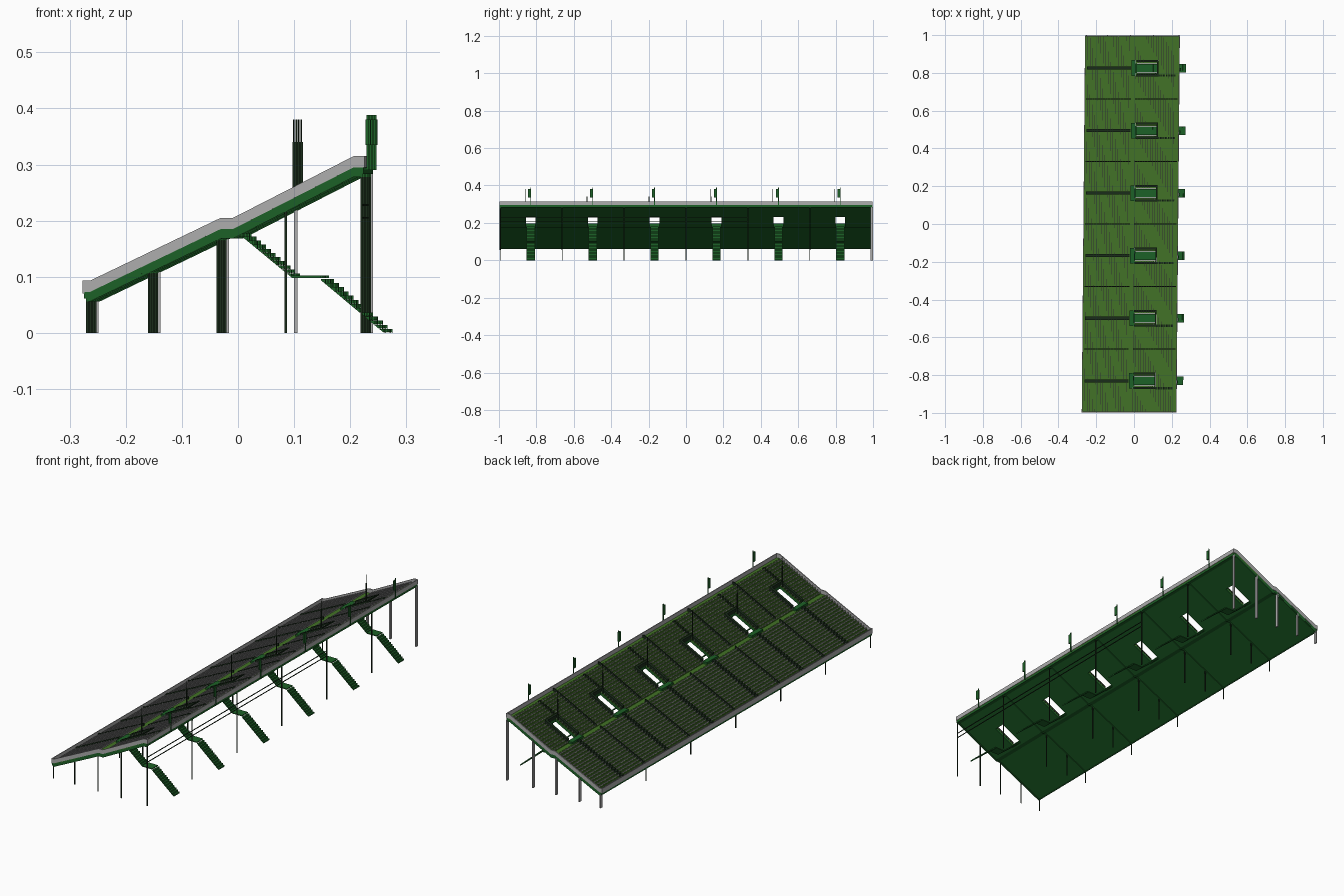
import bpy, bmesh
from mathutils import Vector

if "Cube" in bpy.data.objects:
    bpy.data.objects.remove(bpy.data.objects["Cube"])

SKEW = 0.0088                                   # the stand sits very slightly turned
BAYS = [-0.83 + i * 0.331 for i in range(6)]    # stair openings
LINES = [-0.993 + i * 0.331 for i in range(7)]  # frame lines between bays
HOLE = (0.008, 0.115, 0.026)                    # opening x0, x1, half width


def material(name, rgb):
    m = bpy.data.materials.new(name)
    m.diffuse_color = (*rgb, 1)
    m.use_nodes = True
    m.node_tree.nodes["Principled BSDF"].inputs["Base Color"].default_value = m.diffuse_color
    return m


OLIVE = material("olive_green", (0.055, 0.17, 0.02))
GREEN = material("dark_green", (0.012, 0.12, 0.02))
DARK = material("near_black_green", (0.01, 0.025, 0.01))
GREY = material("mid_grey", (0.42, 0.42, 0.42))


class Part:
    """Collects prisms in one mesh, then becomes an object."""

    def __init__(self, name, mat):
        self.name, self.mat, self.bm = name, mat, bmesh.new()

    def prism(self, profile, y0, y1):
        """Extrude an x/z outline along y."""
        a = [self.bm.verts.new((x, y0, z)) for x, z in profile]
        b = [self.bm.verts.new((x, y1, z)) for x, z in profile]
        n = len(a)
        self.bm.faces.new(a)
        self.bm.faces.new(b[::-1])
        for i in range(n):
            j = (i + 1) % n
            self.bm.faces.new((a[j], a[i], b[i], b[j]))

    def box(self, x0, x1, y0, y1, z0, z1):
        self.prism([(x0, z0), (x1, z0), (x1, z1), (x0, z1)], y0, y1)

    def finish(self):
        for v in self.bm.verts:
            v.co.x += SKEW * v.co.y
        bmesh.ops.recalc_face_normals(self.bm, faces=self.bm.faces)
        me = bpy.data.meshes.new(self.name)
        self.bm.to_mesh(me)
        self.bm.free()
        me.materials.append(self.mat)
        ob = bpy.data.objects.new(self.name, me)
        bpy.context.collection.objects.link(ob)


# Slope line of the seating: lower bank, walkway, upper bank
SLOPE = [(-0.266, 0.073), (-0.255, 0.073), (-0.022, 0.185), (0.0, 0.185), (0.215, 0.295), (0.232, 0.295)]


def height(x):
    for (xa, za), (xb, zb) in zip(SLOPE, SLOPE[1:]):
        if x <= xb:
            return za + (zb - za) * max(0, x - xa) / (xb - xa)
    return SLOPE[-1][1]


def band(x0, x1, low, high):
    """Closed outline following the slope between two offsets."""
    xs = [x0] + [x for x, _ in SLOPE if x0 < x < x1] + [x1]
    return [(x, height(x) + low) for x in xs] + [(x, height(x) + high) for x in xs[::-1]]


def spans(holes):
    """Runs along y, broken at the openings when asked."""
    if not holes:
        return [(-0.997, 0.997)]
    edges = [-0.997] + [b + s * HOLE[2] for b in BAYS for s in (-1, 1)] + [0.997]
    return list(zip(edges[::2], edges[1::2]))


# Sloping deck with six openings
deck = Part("deck", GREEN)
XL, XR = SLOPE[0][0], SLOPE[-1][0]
deck.prism(band(XL, HOLE[0], -0.012, 0), -0.997, 0.997)
deck.prism(band(HOLE[1], XR, -0.012, 0), -0.997, 0.997)
for y0, y1 in spans(True):
    deck.prism(band(HOLE[0], HOLE[1], -0.012, 0), y0, y1)
deck.finish()

# Rows of treads with grey seat boards
treads, seats = Part("treads", OLIVE), Part("seat_boards", GREY)
steps = Part("aisle_steps", DARK)
for xa, xb, rows, board in ((-0.255, -0.022, 17, 0.006), (0.0, 0.215, 16, 0.005)):
    pitch = (xb - xa) / rows
    for i in range(rows):
        x0, x1 = xa + i * pitch, xa + (i + 1) * pitch
        top = height(x1)
        for y0, y1 in spans(x1 > HOLE[0] and x0 < HOLE[1]):
            treads.box(x0, x1, y0, y1, height(x0) - 0.001, top)
            seats.box(x0 + 0.001, x0 + 0.0025, y0, y1, top, top + board)
        # Aisle steps: centred below the opening, to one side above it
        for b in BAYS:
            if xa < -0.1:
                steps.box(x0, x1, b - 0.008, b + 0.008, top, top + 0.008)
            elif x0 > HOLE[1]:
                steps.box(x0, x1 - 0.003, b - 0.045, b - 0.033, top, top + 0.007)
treads.box(-0.022, 0, -0.997, 0.997, 0.18, 0.186)
treads.box(0.215, 0.232, -0.997, 0.997, 0.29, 0.296)
treads.box(-0.266, -0.255, -0.997, 0.997, 0.07, 0.074)
for p in (treads, seats, steps):
    p.finish()

# Grey parapet around the edge
parapet = Part("parapet", GREY)
for s in (-1, 1):
    parapet.prism(band(XL, XR, 0, 0.02), s * 0.993, s * 0.998)
parapet.box(XL - 0.002, XL + 0.001, -0.998, 0.998, 0.07, 0.093)
parapet.box(XR - 0.002, XR + 0.002, -0.998, 0.998, 0.295, 0.315)
parapet.finish()

# Bay dividers and guards round the openings
guards = Part("dividers_and_guards", DARK)
for y in LINES[1:-1]:
    guards.prism(band(-0.26, -0.022, 0, 0.014), y - 0.002, y + 0.002)
    guards.prism(band(0.0, 0.225, 0, 0.014), y - 0.002, y + 0.002)
for b in BAYS:
    for s in (-1, 1):
        guards.prism(band(0.005, 0.122, 0, 0.018), b + s * 0.038 - 0.006, b + s * 0.038 + 0.006)
    guards.prism(band(0.115, 0.122, 0, 0.018), b - 0.04, b + 0.04)
guards.finish()

# Landings in front of the openings
landing = Part("landings", GREEN)
for b in BAYS:
    landing.box(-0.02, 0.004, b - 0.042, b + 0.042, 0.184, 0.196)
landing.finish()

# Two-flight stairs below each opening


def flight(xa, za, xb, zb, n):
    pts = []
    for i in range(n):
        z = za + (zb - za) * (i + 0.5) / n
        pts += [(xa + (xb - xa) * i / n, z), (xa + (xb - xa) * (i + 1) / n, z)]
    return pts + [(xb, zb - 0.003), (xa, za - 0.006)]


stairs = Part("access_stairs", GREEN)
for b in BAYS:
    stairs.prism(flight(0.008, 0.183, 0.103, 0.102, 11), b - 0.022, b + 0.022)
    stairs.box(0.103, 0.155, b - 0.022, b + 0.022, 0.098, 0.102)
    stairs.prism(flight(0.155, 0.1, 0.268, 0.003, 13), b - 0.022, b + 0.022)
stairs.finish()

# Columns and raking beams on each frame line
cols, end_cols = Part("columns", DARK), Part("end_columns", GREY)
beams = Part("raking_beams", GREEN)
for k, y in enumerate(LINES):
    last = k == len(LINES) - 1
    xs = [-0.26, -0.15, -0.028, 0.229] + ([0.094] if k in (0, 6) else [])
    for x in xs:
        w, d = (0.003, 0.007) if last else (0.002, 0.002)
        (end_cols if last else cols).box(x - w, x + w, y - d, y + d, 0, height(x) - 0.01)
    beams.prism(band(-0.262, 0.231, -0.017, -0.01), y - 0.003, y + 0.003)
# Long rear rails under the upper edge
for z in (0.205, 0.228):
    cols.box(0.227, 0.23, LINES[0], LINES[4], z - 0.0015, z + 0.0015)
for p in (cols, end_cols, beams):
    p.finish()

# Rear masts with boxes, and slim poles beside the openings
masts, poles = Part("rear_masts", GREEN), Part("opening_poles", DARK)
for b in BAYS:
    masts.box(0.2365, 0.2395, b - 0.002, b + 0.002, 0.29, 0.388)
    masts.box(0.231, 0.238, b - 0.002, b + 0.002, 0.29, 0.294)
    masts.box(0.235, 0.241, b - 0.014, b + 0.001, 0.335, 0.38)
    poles.box(0.1055, 0.1075, b - 0.031, b - 0.029, height(0.106), 0.38)
    poles.box(0.1045, 0.1085, b - 0.032, b - 0.028, height(0.106), 0.34)
masts.finish()
poles.finish()
